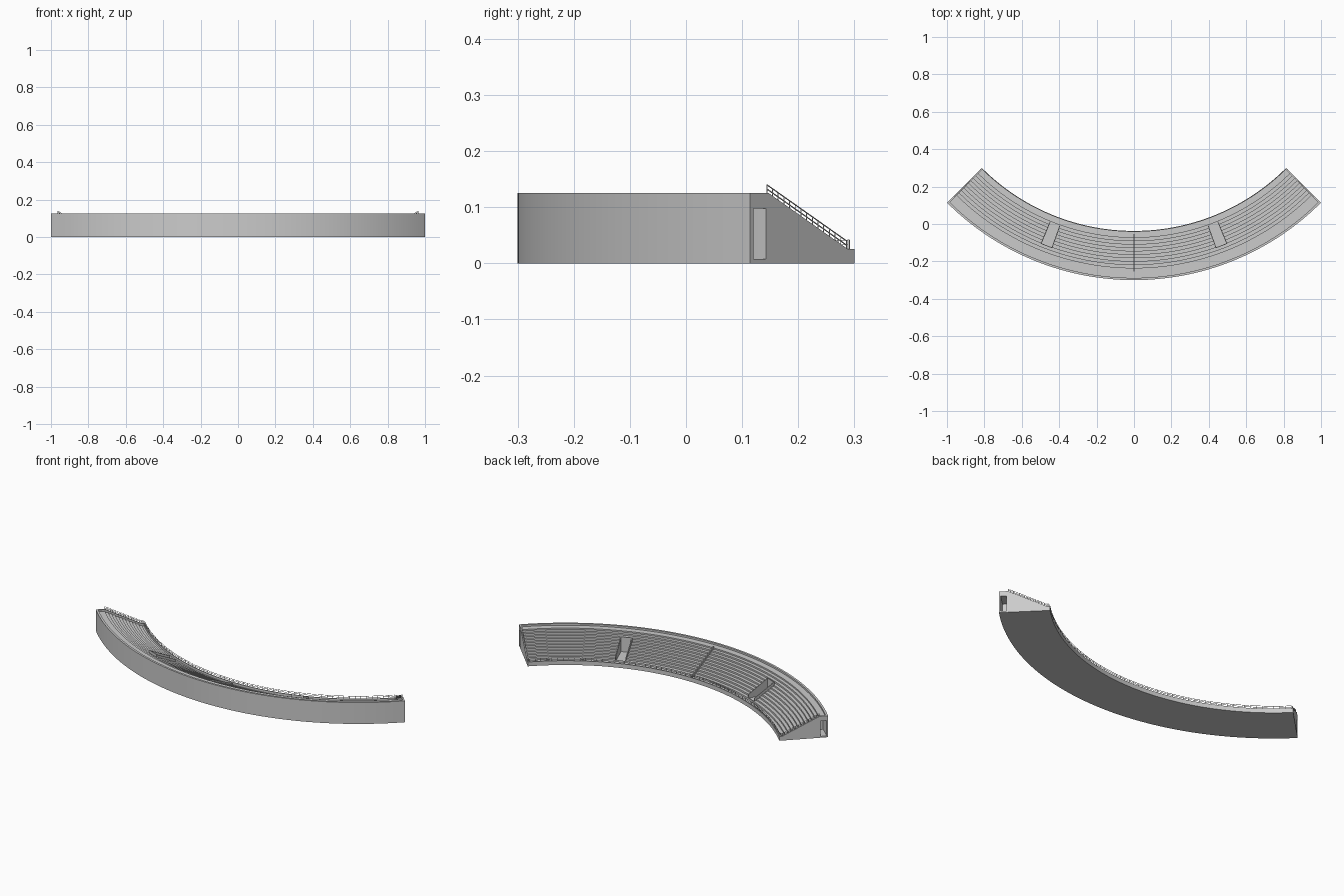
import bpy, bmesh
from math import sin, cos, radians, ceil
from mathutils import Vector

if "Cube" in bpy.data.objects:
    bpy.data.objects.remove(bpy.data.objects["Cube"])

CY = 1.114            # centre of the arc in y
R_OUT, R_IN = 1.414, 1.151
HALF = 45.0           # half sweep in degrees
R_LOW, R_HIGH = 1.167, 1.367
ROWS = 11


def pt(r, deg, z):
    a = radians(deg)
    return Vector((r * sin(a), CY - r * cos(a), z))


def slope(r):
    return 0.025 + (r - R_LOW) / (R_HIGH - R_LOW) * 0.1


def finish(name, bm, smooth=True):
    bmesh.ops.recalc_face_normals(bm, faces=bm.faces)
    me = bpy.data.meshes.new(name)
    bm.to_mesh(me)
    bm.free()
    ob = bpy.data.objects.new(name, me)
    bpy.context.collection.objects.link(ob)
    if smooth:
        bpy.ops.object.select_all(action='DESELECT')
        bpy.context.view_layer.objects.active = ob
        ob.select_set(True)
        bpy.ops.object.shade_smooth_by_angle(angle=radians(25))
    return ob


def add_sweep(bm, profile, a0, a1, step=1.5):
    """Sweep a closed (r, z) profile around the arc centre."""
    n = max(1, ceil((a1 - a0) / step))
    rings = [[bm.verts.new(pt(r, a0 + (a1 - a0) * i / n, z)) for r, z in profile]
             for i in range(n + 1)]
    m = len(profile)
    for p, q in zip(rings, rings[1:]):
        for j in range(m):
            k = (j + 1) % m
            bm.faces.new((p[j], p[k], q[k], q[j]))
    bm.faces.new(rings[0])
    bm.faces.new(rings[-1])


def sweep(name, profile, spans, smooth=True):
    bm = bmesh.new()
    for a0, a1 in spans:
        add_sweep(bm, profile, a0, a1)
    return finish(name, bm, smooth)


def mirrored(a0, a1):
    return [(a0, a1), (-a1, -a0)]


def box(r0, r1, z0, z1):
    return [(r0, z0), (r1, z0), (r1, z1), (r0, z1)]


def add_bar(bm, p, q, w=0.0016):
    d = q - p
    s = d.cross(Vector((0, 0, 1)))
    if s.length < 1e-6:
        s = Vector((1, 0, 0))
    s = s.normalized() * w / 2
    t = d.cross(s).normalized() * w / 2
    ends = [[bm.verts.new(c + o) for o in (s + t, t - s, -s - t, s - t)] for c in (p, q)]
    for j in range(4):
        k = (j + 1) % 4
        bm.faces.new((ends[0][j], ends[0][k], ends[1][k], ends[1][j]))
    bm.faces.new(ends[0])
    bm.faces.new(ends[1])


def add_railing(bm, feet, height):
    tops = [f + Vector((0, 0, height)) for f in feet]
    for f, t in zip(feet, tops):
        add_bar(bm, f, t)
    for i in range(len(feet) - 1):
        for k in (0.5, 1.0):
            add_bar(bm, feet[i].lerp(tops[i], k), feet[i + 1].lerp(tops[i + 1], k))


def cut(ob, cutter):
    m = ob.modifiers.new("cut", 'BOOLEAN')
    m.operation, m.solver, m.object = 'DIFFERENCE', 'EXACT', cutter
    cutter.hide_render = True
    bpy.context.view_layer.objects.active = ob
    bpy.ops.object.modifier_apply(modifier=m.name)


# stepped seating bowl with front wall, top walkway and outer parapet
d = (R_HIGH - R_LOW) / ROWS
prof = [(R_IN, 0), (R_IN, 0.025), (1.156, 0.025), (1.156, 0.012), (R_LOW, 0.012)]
for i in range(ROWS):
    z = 0.016 + i * 0.0091
    prof += [(R_LOW + i * d, z), (R_LOW + (i + 1) * d, z)]
prof += [(R_HIGH, 0.115), (1.402, 0.115), (1.402, 0.125), (R_OUT, 0.125), (R_OUT, 0)]
bowl = sweep("seating_bowl", prof, [(-44.6, 44.6)])

# sloped end walls
wall = [(R_IN, 0), (R_IN, 0.025), (R_LOW, 0.025), (R_HIGH, 0.125), (R_OUT, 0.125), (R_OUT, 0)]
ends = sweep("end_walls", wall, mirrored(44.6, HALF))

# end doorways
door = sweep("doorway_cutter", box(1.374, 1.405, 0.008, 0.098), mirrored(41.5, 45.5), False)
cut(bowl, door)
cut(ends, door)

# stair openings in the seating
A, W = 20.8, 1.25
pit = sweep("opening_cutter", box(1.19, 1.314, 0.018, 0.2), mirrored(A - W, A + W), False)
cut(bowl, pit)
for c in (door, pit):
    bpy.data.objects.remove(c)

# low walls around the openings
side = [(1.19, 0.018), (1.19, slope(1.19) + 0.004), (1.318, slope(1.318) + 0.004), (1.318, 0.018)]
sweep("opening_side_walls", side,
      mirrored(A - W - 0.2, A - W) + mirrored(A + W, A + W + 0.2), False)
sweep("opening_back_walls", box(1.314, 1.318, 0.018, slope(1.318) + 0.004),
      mirrored(A - W, A + W), False)

# thin centre divider running up the rows
sweep("centre_divider", [(R_LOW, 0.012), (R_LOW, 0.025), (R_HIGH, 0.125), (R_HIGH, 0.1)],
      [(-0.12, 0.12)], False)

# railings on the front wall and on both end walls
bm = bmesh.new()
N = 60
add_railing(bm, [pt(1.1535, -44.5 + 89 * i / N, 0.025) for i in range(N + 1)], 0.016)
finish("front_railing", bm, False)
bm = bmesh.new()
for s in (-1, 1):
    feet = []
    for i in range(15):
        r = R_LOW + (R_HIGH - R_LOW) * i / 14
        feet.append(pt(r, s * 44.8, slope(r)))
    add_railing(bm, feet, 0.015)
finish("end_railings", bm, False)
bm = bmesh.new()
for s in (-1, 1):
    add_bar(bm, pt(1.162, s * 44.8, 0.01), pt(1.162, s * 44.8, 0.042), 0.004)
finish("corner_posts", bm, False)
